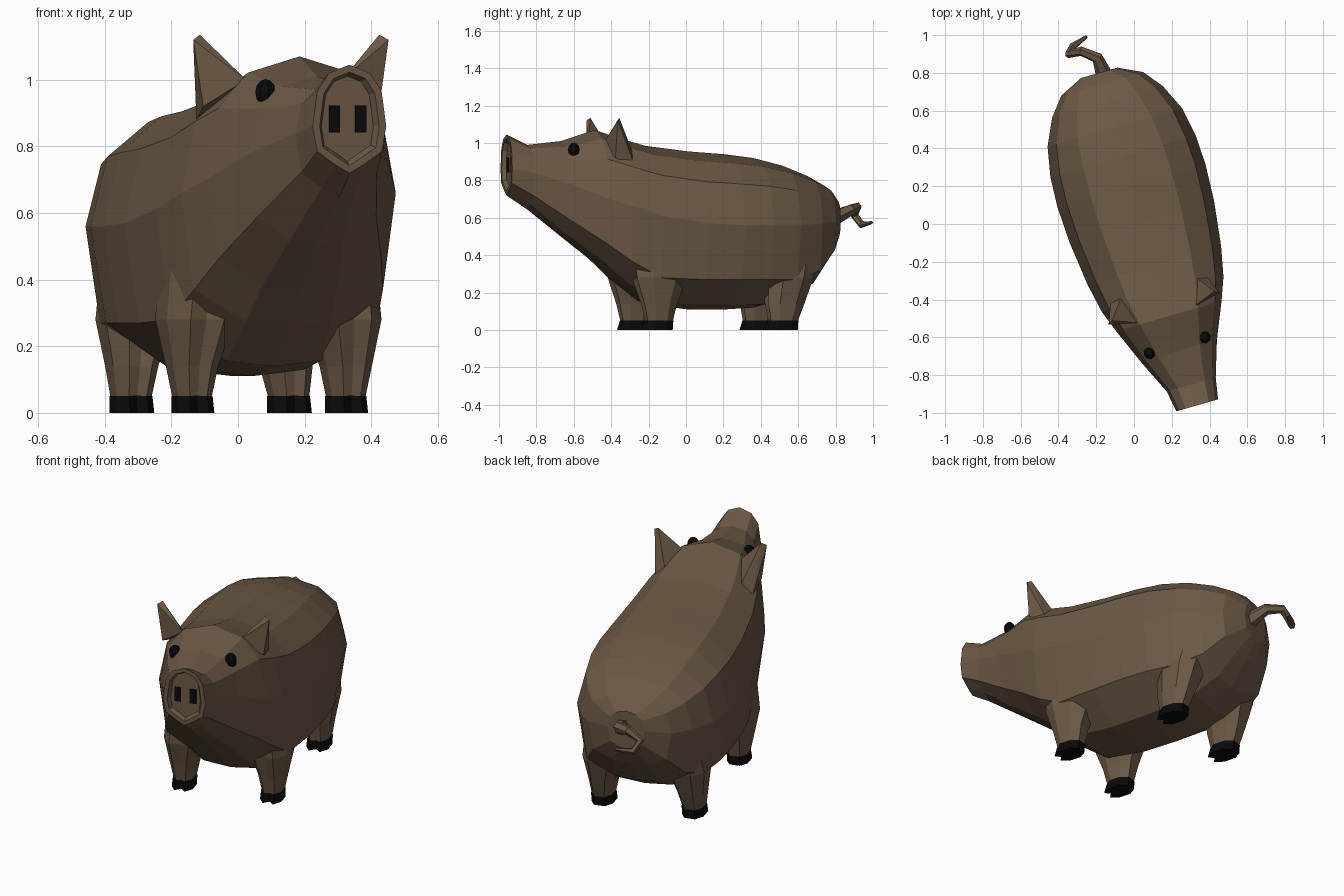
import bpy, bmesh, math
from mathutils import Matrix

if "Cube" in bpy.data.objects:
    bpy.data.objects.remove(bpy.data.objects["Cube"])

# The animal is built symmetric along y, then turned a little about z
TURN = Matrix.Rotation(math.radians(16), 4, 'Z') @ Matrix.Translation((0.043, 0, 0))


def material(name, rgb):
    m = bpy.data.materials.new(name)
    m.diffuse_color = (*rgb, 1)
    m.use_nodes = True
    m.node_tree.nodes["Principled BSDF"].inputs["Base Color"].default_value = m.diffuse_color
    return m


HIDE = material("brown_hide", (0.15, 0.10, 0.06))
BLACK = material("black", (0.003, 0.003, 0.003))


def finish(bm, name, mat):
    bmesh.ops.recalc_face_normals(bm, faces=bm.faces)
    me = bpy.data.meshes.new(name)
    bm.to_mesh(me)
    bm.free()
    me.materials.append(mat)
    ob = bpy.data.objects.new(name, me)
    ob.matrix_world = TURN
    bpy.context.collection.objects.link(ob)
    return ob


def loft(rings):
    """Skin closed rings of equal count and cap both ends; returns bmesh and first cap."""
    bm = bmesh.new()
    vs = [[bm.verts.new(p) for p in r] for r in rings]
    n = len(vs[0])
    for a, b in zip(vs, vs[1:]):
        for i in range(n):
            j = (i + 1) % n
            bm.faces.new((a[i], a[j], b[j], b[i]))
    cap = bm.faces.new(vs[0][::-1])
    bm.faces.new(vs[-1])
    return bm, cap


# Body: y, half width, top, widest height, flank bottom, belly bottom
sections = [
    (-1.015, .115, 1.045, .86, .785, .72),
    (-.90, .135, .99, .84, .72, .645),
    (-.71, .21, 1.01, .78, .59, .51),
    (-.52, .29, 1.07, .70, .46, .37),
    (-.40, .335, 1.03, .66, .37, .26),
    (-.24, .368, .985, .61, .28, .14),
    (0, .398, .955, .57, .27, .11),
    (.20, .408, .94, .56, .27, .11),
    (.36, .40, .92, .56, .27, .12),
    (.52, .37, .88, .56, .27, .16),
    (.66, .305, .825, .57, .32, .24),
    (.76, .225, .77, .58, .43, .38),
    (.82, .10, .70, .60, .52, .49),
]


def section(y, w, top, mid, low, bot):
    d = top - mid
    rise, dx = (.4, .014) if y < -.8 else (.12, 0)
    half = [(.55 * w, top - .13 * d), (.87 * w, top - .42 * d), (w, mid),
            (.88 * w, low), (.4 * w, bot + rise * (low - bot))]
    pts = [(0, top)] + half + [(0, bot)] + [(-x, z) for x, z in reversed(half)]
    return [(x + dx, y, z) for x, z in pts]


bm, snout = loft([section(*s) for s in sections])
# Snout disc with raised rim
bmesh.ops.recalc_face_normals(bm, faces=bm.faces)
bmesh.ops.inset_region(bm, faces=[snout], thickness=.022)
bmesh.ops.inset_region(bm, faces=[snout], thickness=.012, depth=-.022)
finish(bm, "body", HIDE)


# Legs: height, x shift, y shift, x radius, y radius
front = [(.05, 0, 0, .053, .070), (.14, .0, 0, .070, .090),
         (.28, -.01, .005, .105, .14), (.50, -.03, .02, .105, .16)]
rear = [(.05, 0, .01, .055, .075), (.14, -.005, .02, .070, .10),
        (.28, -.02, .045, .105, .125), (.50, -.07, .08, .12, .14)]


def leg_ring(x, y, z, rx, ry, notch=0.9):
    pts = [(1, -.45), (1, .45), (.5, 1), (-.5, 1), (-1, .45), (-1, -.45),
           (-.5, -1), (0, -notch), (.5, -1)]
    return [(x + rx * a, y + ry * b, z) for a, b in pts]


for end, xc, xh, yc, stack in (("front", -.012, .24, -.228, front), ("rear", 0, .246, .447, rear)):
    for side, s in (("left", -1), ("right", 1)):
        rings = [leg_ring(xc + s * (xh + dx), yc + dy, z, rx, ry) for z, dx, dy, rx, ry in stack]
        finish(loft(rings)[0], f"{end}_{side}_leg", HIDE)
        # Cloven hoof
        z, dx, dy, rx, ry = stack[0]
        hoof = [leg_ring(xc + s * xh, yc + dy - .01, 0, rx + .004, ry + .008, .65),
                leg_ring(xc + s * xh, yc + dy, .05, rx + .002, ry + .002, .75)]
        finish(loft(hoof)[0], f"{end}_{side}_hoof", BLACK)

for side, s in (("left", -1), ("right", 1)):
    # Ears: pointed wedges
    bm = bmesh.new()
    for x, y, z in [(.15, -.51, 1.0), (.20, -.35, .92), (.275, -.48, .92), (.265, -.37, .88),
                    (.305, -.475, 1.12), (.28, -.46, 1.135)]:
        bm.verts.new((s * x - .014, y, z))
    bmesh.ops.convex_hull(bm, input=bm.verts)
    finish(bm, f"{side}_ear", HIDE)

    # Eyes
    bm = bmesh.new()
    bmesh.ops.create_uvsphere(bm, u_segments=8, v_segments=6, radius=1, matrix=Matrix.Translation(
        (s * .152, -.68, .962)) @ Matrix.Diagonal((.032, .032, .04, 1)))
    finish(bm, f"{side}_eye", BLACK)

    # Nostrils
    bm = bmesh.new()
    bmesh.ops.create_cube(bm, size=1, matrix=Matrix.Translation(
        (.014 + s * .041, -.992, .882)) @ Matrix.Diagonal((.034, .012, .08, 1)))
    finish(bm, f"{side}_nostril", BLACK)

# Curly tail: tapered tube along a bent path
path = [(-.15, .77, .59, 1.7), (-.195, .88, .642, 1.1), (-.28, .915, .658, .9),
        (-.345, .90, .615, .8), (-.325, .94, .562, .7), (-.25, .993, .575, .3)]
cu = bpy.data.curves.new("tail", 'CURVE')
cu.dimensions = '3D'
cu.bevel_depth = .028
cu.bevel_resolution = 1
cu.use_fill_caps = True
sp = cu.splines.new('POLY')
sp.points.add(len(path) - 1)
for p, (x, y, z, r) in zip(sp.points, path):
    p.co = (x, y, z, 1)
    p.radius = r
sp.use_smooth = False
cu.materials.append(HIDE)
bpy.context.collection.objects.link(bpy.data.objects.new("tail", cu))
